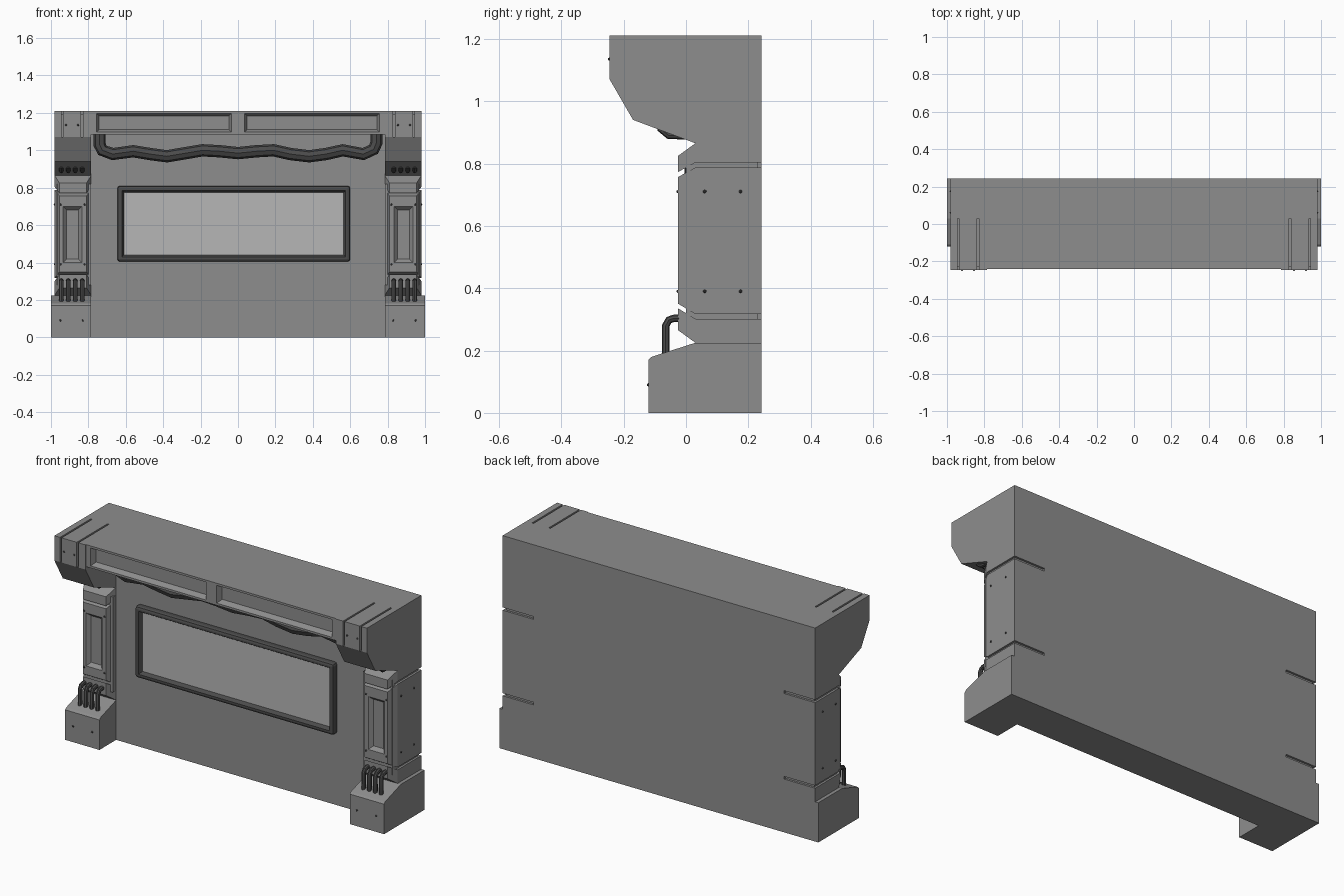
import bpy, bmesh
from mathutils import Vector

cube = bpy.data.objects.get("Cube")
if cube:
    bpy.data.objects.remove(cube)


def material(name, value):
    m = bpy.data.materials.new(name)
    m.use_nodes = True
    col = (value, value, value, 1)
    m.diffuse_color = col
    m.node_tree.nodes["Principled BSDF"].inputs["Base Color"].default_value = col
    return m


GREY = material("panel grey", 0.27)
DARK = material("rubber dark grey", 0.07)
LIGHT = material("screen light grey", 0.47)

BACK, WALL, PILLAR, HEAD = 0.243, 0.03, -0.025, -0.245
IN, OUT, TOP = 0.785, 0.98, 1.21


def finish(name, bm, mats=(GREY,), mirror=False):
    bmesh.ops.recalc_face_normals(bm, faces=bm.faces)
    me = bpy.data.meshes.new(name)
    bm.to_mesh(me)
    bm.free()
    for m in mats:
        me.materials.append(m)
    ob = bpy.data.objects.new(name, me)
    bpy.context.collection.objects.link(ob)
    if mirror:
        ob.modifiers.new("Mirror", 'MIRROR')
    return ob


def add_prism(bm, profile, x0, x1):
    """Extrude a (y, z) profile from x0 to x1."""
    face = bm.faces.new([bm.verts.new((x0, y, z)) for y, z in profile])
    res = bmesh.ops.extrude_face_region(bm, geom=[face])
    verts = [v for v in res["geom"] if isinstance(v, bmesh.types.BMVert)]
    bmesh.ops.translate(bm, verts=verts, vec=(x1 - x0, 0, 0))
    bm.faces.ensure_lookup_table()


def rect(y0, y1, z0, z1):
    return [(y0, z0), (y1, z0), (y1, z1), (y0, z1)]


def front_face(bm):
    bmesh.ops.recalc_face_normals(bm, faces=bm.faces)
    facing = [f for f in bm.faces if f.normal.y < -0.99]
    return max(facing, key=lambda f: f.calc_area())


def inset(bm, face, thickness, depth):
    bmesh.ops.inset_individual(bm, faces=[face], thickness=thickness, depth=depth,
                               use_even_offset=True)


def tube(name, paths, radius, mirror=False):
    cu = bpy.data.curves.new(name, 'CURVE')
    cu.dimensions = '3D'
    cu.bevel_depth = radius
    cu.bevel_resolution = 2
    cu.use_fill_caps = True
    for path in paths:
        sp = cu.splines.new('POLY')
        sp.points.add(len(path) - 1)
        for p, co in zip(sp.points, path):
            p.co = (*co, 1)
    ob = bpy.data.objects.new(name, cu)
    bpy.context.collection.objects.link(ob)
    cu.materials.append(DARK)
    bpy.ops.object.select_all(action='DESELECT')
    ob.select_set(True)
    bpy.context.view_layer.objects.active = ob
    bpy.ops.object.convert(target='MESH')
    bpy.ops.object.shade_smooth_by_angle()
    if mirror:
        bpy.context.object.modifiers.new("Mirror", 'MIRROR')


# Main wall slab
bm = bmesh.new()
add_prism(bm, rect(WALL, BACK, 0, TOP), -IN, IN)
finish("wall", bm)

# Feet under the pillars
bm = bmesh.new()
add_prism(bm, [(BACK, 0), (-0.12, 0), (-0.12, 0.17), (-0.11, 0.18),
               (WALL, 0.225), (BACK, 0.225)], IN, 1)
finish("pillar_foot", bm, mirror=True)

# Pillar core seen inside the grooves
bm = bmesh.new()
add_prism(bm, rect(0, BACK - 0.012, 0.28, 0.82), IN, OUT - 0.012)
finish("pillar_core", bm, mirror=True)


def pillar_block(bm, front, rear):
    """Chamfered block whose ends slope between the front and rear heights."""
    plan = [(IN, BACK), (IN, WALL), (IN + 0.025, PILLAR),
            (OUT - 0.025, PILLAR), (OUT, WALL), (OUT, BACK)]
    rings = [[bm.verts.new((x, y, (front if y == PILLAR else rear)[k]))
              for x, y in plan] for k in range(2)]
    for i in range(6):
        j = (i + 1) % 6
        bm.faces.new((rings[0][i], rings[0][j], rings[1][j], rings[1][i]))
    for r in rings:
        bm.faces.new((r[0], r[1], r[4], r[5]))
        bm.faces.new((r[1], r[2], r[3], r[4]))


for name, front, rear in (("pillar_base", (0.265, 0.335), (0.225, 0.302)),
                          ("pillar_body", (0.35, 0.757), (0.317, 0.787)),
                          ("pillar_cap", (0.773, 0.825), (0.803, 0.865))):
    bm = bmesh.new()
    pillar_block(bm, front, rear)
    if name == "pillar_body":
        # Recessed panel on the front
        f = front_face(bm)
        inset(bm, f, 0.02, 0)
        c = f.calc_center_median()
        for v in f.verts:
            v.co.x = 0.935 if v.co.x > c.x else 0.835
            v.co.z = 0.70 if v.co.z > c.z else 0.40
        inset(bm, f, 0.018, -0.02)
    finish(name, bm, mirror=True)

# Header ends with grooves between the strips
under = [(HEAD, 1.07), (-0.17, 0.94), (WALL, 0.865), (BACK, 0.865)]
full = [(BACK, TOP), (HEAD, TOP)] + under
grooved = [(BACK, TOP), (WALL, TOP), (WALL, TOP - 0.015),
           (HEAD + 0.015, TOP - 0.015), (HEAD + 0.015, 1.07)] + under
bm = bmesh.new()
cuts = [IN, 0.83, 0.84, 0.935, 0.945, OUT]
for i in range(5):
    add_prism(bm, grooved if i % 2 else full, cuts[i], cuts[i + 1])
finish("header_end", bm, mirror=True)

# Header middle with two recessed panels
bm = bmesh.new()
span = rect(HEAD + 0.005, WALL, 1.085, TOP)
add_prism(bm, span, 0, 0.022)
add_prism(bm, span, 0.768, IN)
finish("header_divider", bm, mirror=True)
bm = bmesh.new()
add_prism(bm, span, 0.022, 0.768)
f = front_face(bm)
inset(bm, f, 0.012, 0)
inset(bm, f, 0.014, -0.03)
finish("header_panel", bm, mirror=True)

# Screen with a rounded frame
bm = bmesh.new()
add_prism(bm, rect(-0.005, WALL + 0.01, 0.405, 0.81), -0.645, 0.6)
edges = [e for e in bm.edges if any(v.co.y < 0 for v in e.verts)]
bmesh.ops.bevel(bm, geom=edges, offset=0.014, segments=2, profile=0.5, affect='EDGES')
f = front_face(bm)
inset(bm, f, 0.01, 0)
inset(bm, f, 0.012, -0.02)
f.material_index = 1
finish("screen", bm, (DARK, LIGHT))

# Sagging pipe below the header
wave = [(-0.74, 1.1), (-0.74, 1.03), (-0.725, 1.0), (-0.67, 0.98), (-0.56, 0.995),
        (-0.47, 0.98), (-0.38, 0.968), (-0.28, 0.985), (-0.19, 1.0), (-0.1, 0.995),
        (0, 0.985), (0.1, 0.995), (0.19, 1.0), (0.28, 0.98), (0.38, 0.968),
        (0.47, 0.98), (0.56, 1.0), (0.67, 0.98), (0.725, 1.005), (0.74, 1.04), (0.74, 1.1)]
tube("header_pipe", [[(x, -0.03, z) for x, z in wave]], 0.033)

# Short hoses at the foot and the top of each pillar
xs = [0.833 + 0.0373 * i for i in range(4)]
low = [(-0.065, 0.18), (-0.065, 0.28), (-0.055, 0.298), (-0.04, 0.303), (0, 0.303)]
high = [(-0.08, 0.93), (-0.08, 0.91), (-0.055, 0.89), (0.04, 0.888)]
for name, path in (("foot_hoses", low), ("top_hoses", high)):
    tube(name, [[(x, y, z) for y, z in path] for x in xs], 0.012, True)

# Bolts
bm = bmesh.new()
spots = [(OUT, y, z) for y in (0.06, 0.175) for z in (0.39, 0.71)]
spots += [(x, PILLAR, z) for x in (0.82, 0.948) for z in (0.39, 0.71)]
spots += [(x, -0.12, 0.09) for x in (0.83, 0.95)]
spots += [(x, HEAD, 1.135) for x in (0.855, 0.92)]
for p in spots:
    res = bmesh.ops.create_icosphere(bm, subdivisions=1, radius=0.006)
    bmesh.ops.translate(bm, verts=res["verts"], vec=Vector(p))
finish("bolts", bm, (DARK,), mirror=True)
